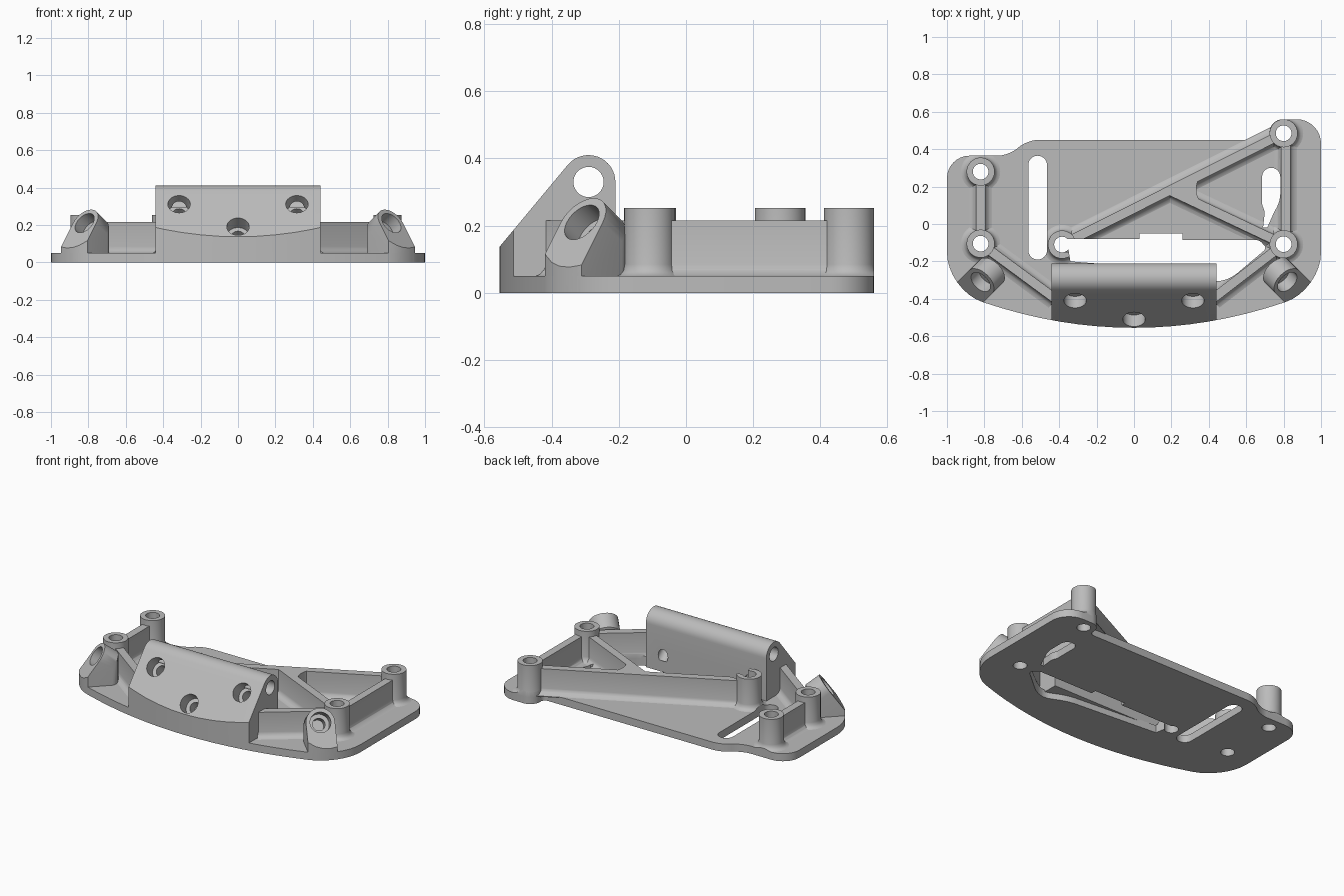
import bpy, bmesh, math
from mathutils import Vector

if "Cube" in bpy.data.objects:
    bpy.data.objects.remove(bpy.data.objects["Cube"], do_unlink=True)

GREY = (0.5, 0.5, 0.5, 1)
grey = bpy.data.materials.new("plain grey")
grey.use_nodes = True
grey.diffuse_color = GREY
grey.node_tree.nodes["Principled BSDF"].inputs["Base Color"].default_value = GREY

PLATE, RIB, POST = 0.05, 0.215, 0.253
parts, cutters = [], []


def make(name, bm, cutter=False):
    bmesh.ops.recalc_face_normals(bm, faces=bm.faces)
    mesh = bpy.data.meshes.new(name)
    bm.to_mesh(mesh)
    bm.free()
    ob = bpy.data.objects.new(name, mesh)
    bpy.context.collection.objects.link(ob)
    mesh.materials.append(grey)
    ob.hide_render = cutter
    (cutters if cutter else parts).append(ob)
    return ob


def solid(name, points, vec, cutter=False):
    """Closed 3D polygon swept along a vector."""
    bm = bmesh.new()
    face = bm.faces.new([bm.verts.new(p) for p in points])
    new = bmesh.ops.extrude_face_region(bm, geom=[face], use_keep_orig=True)["geom"]
    bmesh.ops.translate(bm, vec=vec, verts=[v for v in new if isinstance(v, bmesh.types.BMVert)])
    return make(name, bm, cutter)


def prism(name, points, z0, z1, cutter=False):
    return solid(name, [(x, y, z0) for x, y in points], (0, 0, z1 - z0), cutter)


def ring(centre, axis, radius, n=32):
    turn = Vector(axis).to_track_quat("Z", "Y")
    return [Vector(centre) + turn @ Vector((radius * math.cos(a), radius * math.sin(a), 0))
            for a in (i * math.tau / n for i in range(n))]


def drill(centre, axis, radius, depth):
    """Round cutter starting a little above the surface and going in against the axis."""
    axis = Vector(axis).normalized()
    start = Vector(centre) + axis * 0.1
    return solid("drill", ring(start, axis, radius), -axis * (depth + 0.1), True)


def rounded(corners, n=8):
    """Polygon of (x, y, setback) corners, each rounded by its setback."""
    out = []
    for i, (x, y, t) in enumerate(corners):
        c = Vector((x, y))
        if not t:
            out.append(c)
            continue
        a = c + (Vector(corners[i - 1][:2]) - c).normalized() * t
        b = c + (Vector(corners[(i + 1) % len(corners)][:2]) - c).normalized() * t
        ka, kb = a.lerp(c, 0.55), b.lerp(c, 0.55)
        for j in range(n + 1):
            s = j / n
            r = 1 - s
            out.append(a * r**3 + ka * 3 * r * r * s + kb * 3 * r * s * s + b * s**3)
    return out


def boolean(ob, other, operation="DIFFERENCE"):
    mod = ob.modifiers.new("cut", "BOOLEAN")
    mod.operation, mod.object, mod.solver = operation, other, "EXACT"
    bpy.context.view_layer.objects.active = ob
    bpy.ops.object.modifier_apply(modifier=mod.name)


# Outline of the whole bracket with its bowed front
front = [(i / 10, -0.555 + 0.21 * (i / 10) ** 2, 0) for i in range(-8, 9)]
outline = rounded(front + [
    (1, -0.353, 0.2), (1, 0.56, 0.13), (0.725, 0.56, 0.07), (0.725, 0.45, 0.03),
    (-0.57, 0.45, 0.06), (-0.67, 0.365, 0.06), (-1, 0.365, 0.12), (-1, -0.353, 0.2)])
limit = prism("outline_limit", outline, 0, 0.6, True)

# Openings through the floor
window = prism("window", rounded([
    (-0.36, -0.08, 0), (0.03, -0.08, 0), (0.03, -0.05, 0), (0.26, -0.05, 0), (0.26, -0.085, 0),
    (0.67, -0.085, 0.02), (0.71, -0.13, 0.02), (0.52, -0.29, 0.04), (0.44, -0.31, 0.03),
    (0.3, -0.25, 0.05), (-0.34, -0.2, 0)]), -0.1, 0.6, True)
slot = prism("slot", rounded([
    (-0.565, -0.19, 0.05), (-0.465, -0.19, 0.05), (-0.465, 0.365, 0.05), (-0.565, 0.365, 0.05)]),
    -0.1, 0.6, True)
keyhole = prism("keyhole", rounded([
    (0.685, 0.3, 0.047), (0.782, 0.3, 0.047), (0.782, 0.12, 0.04), (0.752, 0.07, 0.02),
    (0.712, -0.02, 0), (0.69, -0.02, 0), (0.7, 0.07, 0.02), (0.685, 0.1, 0.01)]), -0.1, 0.6, True)
openings = [window, slot, keyhole]

# Posts and their screw holes
post_spots = {"back_right_post": (-0.82, 0.28), "front_right_post": (-0.82, -0.105),
              "back_left_post": (0.8, 0.485), "front_left_post": (0.8, -0.108),
              "inner_post": (-0.385, -0.11)}
bores = [drill((x, y, 0.5), (0, 0, 1), 0.042, 0.7) for x, y in post_spots.values()]

floor = prism("floor_plate", outline, 0, PLATE)
for c in openings + bores:
    boolean(floor, c)

for name, (x, y) in post_spots.items():
    bm = bmesh.new()
    rim = [(0, 0.045), (0.105, 0.045), (0.105, PLATE), (0.092, 0.054), (0.08, 0.066),
           (0.075, 0.085), (0.075, POST), (0, POST)]
    vs = [bm.verts.new((x + r, y, z)) for r, z in rim]
    edges = [bm.edges.new(pair) for pair in zip(vs, vs[1:])]
    bmesh.ops.spin(bm, geom=vs + edges, cent=(x, y, 0), axis=(0, 0, 1),
                   angle=math.tau, steps=40, use_duplicate=False)
    bmesh.ops.remove_doubles(bm, verts=bm.verts, dist=1e-4)
    post = make(name, bm)
    boolean(post, limit, "INTERSECT")
    for c in openings + bores:
        boolean(post, c)
notch = prism("notch", [(-0.385, -0.15), (-0.25, -0.15), (-0.25, -0.115), (-0.385, -0.115)],
              PLATE, 0.6, True)
boolean(parts[-1], notch)


# Ribs with flared feet
def rib(name, a, b, half=0.025):
    a, b = Vector((*a, 0)), Vector((*b, 0))
    side = (b - a).normalized().cross(Vector((0, 0, 1)))
    edge = [(half + 0.035, 0.045), (half + 0.035, PLATE), (half + 0.018, 0.055),
            (half + 0.005, 0.068), (half, 0.085), (half, RIB)]
    section = edge + [(-u, z) for u, z in reversed(edge)]
    ob = solid(name, [a + side * u + Vector((0, 0, z)) for u, z in section], b - a)
    for c in openings + bores:
        boolean(ob, c)


rib("long_rib", (-0.385, -0.11), (0.8, 0.485))
rib("left_rib", (0.812, 0.485), (0.812, -0.108))
rib("brace_rib", (0.2, 0.175), (0.8, -0.108))
rib("right_rib", (-0.82, 0.28), (-0.82, -0.105))
rib("left_front_rib", (0.8, -0.108), (0.42, -0.4))
rib("right_front_rib", (-0.82, -0.105), (-0.42, -0.4))
prism("rib_junction", rounded([(0.2, 0.18, 0), (0.35, 0.125, 0), (0.32, 0.19, 0.05),
                               (0.35, 0.245, 0)]), 0.04, RIB)

# Sloped front bar with a round top and a cross bore
slope = Vector((0, -0.768, 0.64))
hub = Vector((0, -0.29, 0.33))
crown = [hub + Vector((0, math.cos(a), math.sin(a))) * 0.08
         for a in (math.radians(140.2) * i / 16 for i in range(17))]
low = crown[-1] + Vector((0, -0.64, -0.768)) * 0.4
profile = [Vector((0, low.y, 0.04)), Vector((0, -0.21, 0.04))] + crown + [low]
bar = solid("front_bar", [p - Vector((0.44, 0, 0)) for p in profile], (0.88, 0, 0))
boolean(bar, limit, "INTERSECT")
boolean(bar, drill((0.5, hub.y, hub.z), (1, 0, 0), 0.045, 1))
for x, y, deep in ((-0.315, -0.41, 0.28), (0.315, -0.41, 0.28), (0, -0.51, 0.14)):
    spot = (x, y, crown[-1].z + (y - crown[-1].y) * 1.2)
    boolean(bar, drill(spot, slope, 0.06, 0.08))
    boolean(bar, drill(spot, slope, 0.035, deep))

# Tilted corner bosses with stepped holes
for s, name in ((1, "left_corner_boss"), (-1, "right_corner_boss")):
    axis = Vector((s, -1, 1)).normalized()
    down = Vector((s, -1, -2)).normalized()
    centre = Vector((s * 0.82, -0.31, 0.21))
    face = ring(centre, axis, 0.088)
    back = ring(centre - axis * 0.1, axis, 0.088)
    across = axis.cross(down) * 0.088
    toe = [centre + down * 0.255 + across * k for k in (-1, 1)]
    feet = [Vector((p.x, p.y, 0.001)) for p in face + back]
    bm = bmesh.new()
    for p in face + back + toe + feet:
        bm.verts.new(p)
    hull = bmesh.ops.convex_hull(bm, input=bm.verts)
    bmesh.ops.delete(bm, geom=[v for v in bm.verts if not v.link_faces], context="VERTS")
    boss = make(name, bm)
    boolean(boss, limit, "INTERSECT")
    boolean(boss, drill(centre, axis, 0.063, 0.07))
    boolean(boss, drill(centre, axis, 0.038, 0.13))
    for c in [window] + bores:
        boolean(boss, c)

# Remove the cutters and shade the curved faces
for c in cutters:
    bpy.data.objects.remove(c, do_unlink=True)
bpy.ops.object.select_all(action="DESELECT")
for ob in parts:
    ob.select_set(True)
bpy.context.view_layer.objects.active = floor
bpy.ops.object.shade_smooth_by_angle(angle=math.radians(35))
